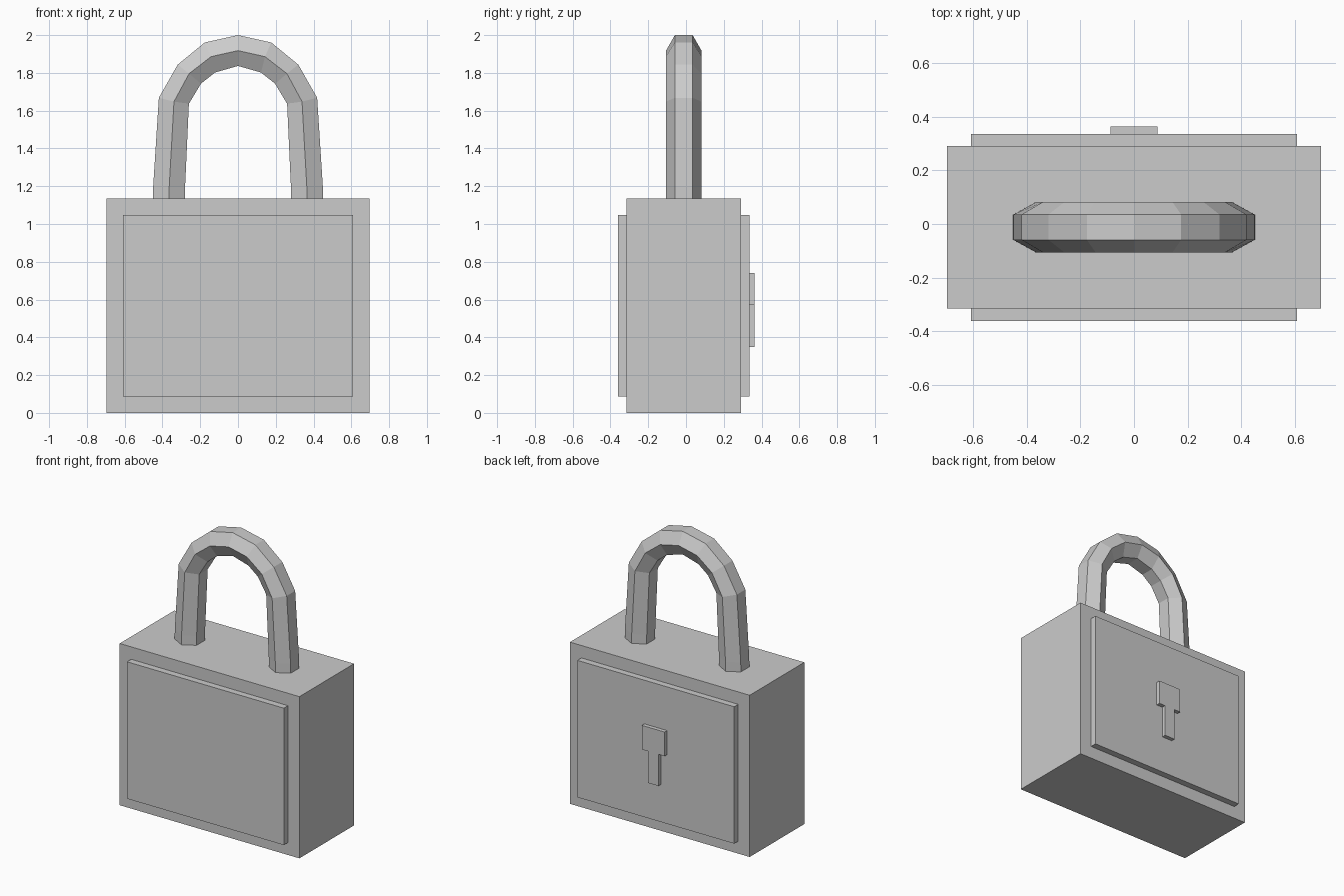
import bpy
import bmesh

if "Cube" in bpy.data.objects:
    bpy.data.objects.remove(bpy.data.objects["Cube"])

metal = bpy.data.materials.new("light grey metal")
metal.diffuse_color = (0.6, 0.6, 0.6, 1)
metal.use_nodes = True
metal.node_tree.nodes["Principled BSDF"].inputs["Base Color"].default_value = metal.diffuse_color


def add_mesh(name, bm):
    bmesh.ops.recalc_face_normals(bm, faces=bm.faces)
    mesh = bpy.data.meshes.new(name)
    bm.to_mesh(mesh)
    bm.free()
    mesh.materials.append(metal)
    obj = bpy.data.objects.new(name, mesh)
    bpy.context.collection.objects.link(obj)
    return obj


def prism(name, outline, y0, y1):
    """Extrude an x-z outline from y0 to y1."""
    bm = bmesh.new()
    face = bm.faces.new([bm.verts.new((x, y0, z)) for x, z in outline])
    new = bmesh.ops.extrude_face_region(bm, geom=[face])["geom"]
    verts = [g for g in new if isinstance(g, bmesh.types.BMVert)]
    bmesh.ops.translate(bm, verts=verts, vec=(0, y1 - y0, 0))
    # the extrusion keeps or drops the source face; close any open side
    bmesh.ops.holes_fill(bm, edges=[e for e in bm.edges if e.is_boundary], sides=0)
    return add_mesh(name, bm)


def rect(w, z0, z1):
    return [(-w, z0), (w, z0), (w, z1), (-w, z1)]


# Case with a raised panel on each side
prism("lock_body", rect(0.697, 0, 1.134), -0.315, 0.29)
prism("front_panel", rect(0.608, 0.087, 1.047), -0.361, -0.315)
prism("back_panel", rect(0.608, 0.087, 1.047), 0.29, 0.335)

# Raised keyhole on the back
keyhole = [(-0.04, 0.35), (0.04, 0.35), (0.04, 0.572), (0.088, 0.572),
           (0.088, 0.741), (-0.088, 0.741), (-0.088, 0.572), (-0.04, 0.572)]
prism("keyhole", keyhole, 0.335, 0.363)

# Six-sided shackle: outer, middle and inner rails of the left half
outer = [(-0.45, 1.134), (-0.449, 1.2), (-0.419, 1.668), (-0.319, 1.844), (-0.176, 1.961), (0, 2.0)]
middle = [(-0.365, 1.134), (-0.364, 1.2), (-0.339, 1.648), (-0.259, 1.796), (-0.143, 1.886), (0, 1.918)]
inner = [(-0.281, 1.134), (-0.28, 1.2), (-0.26, 1.637), (-0.196, 1.743), (-0.122, 1.802), (0, 1.837)]


def full(rail):
    return rail + [(-x, z) for x, z in reversed(rail[:-1])]


yc = -0.012
bm = bmesh.new()
rings = []
for o, m, i in zip(full(outer), full(middle), full(inner)):
    section = [(o, -0.047), (o, 0.047), (m, 0.094), (i, 0.047), (i, -0.047), (m, -0.094)]
    rings.append([bm.verts.new((p[0], yc + y, p[1])) for p, y in section])
for a, b in zip(rings, rings[1:]):
    for k in range(6):
        n = (k + 1) % 6
        bm.faces.new((a[k], a[n], b[n], b[k]))
bm.faces.new(rings[0])
bm.faces.new(rings[-1])
add_mesh("shackle", bm)
